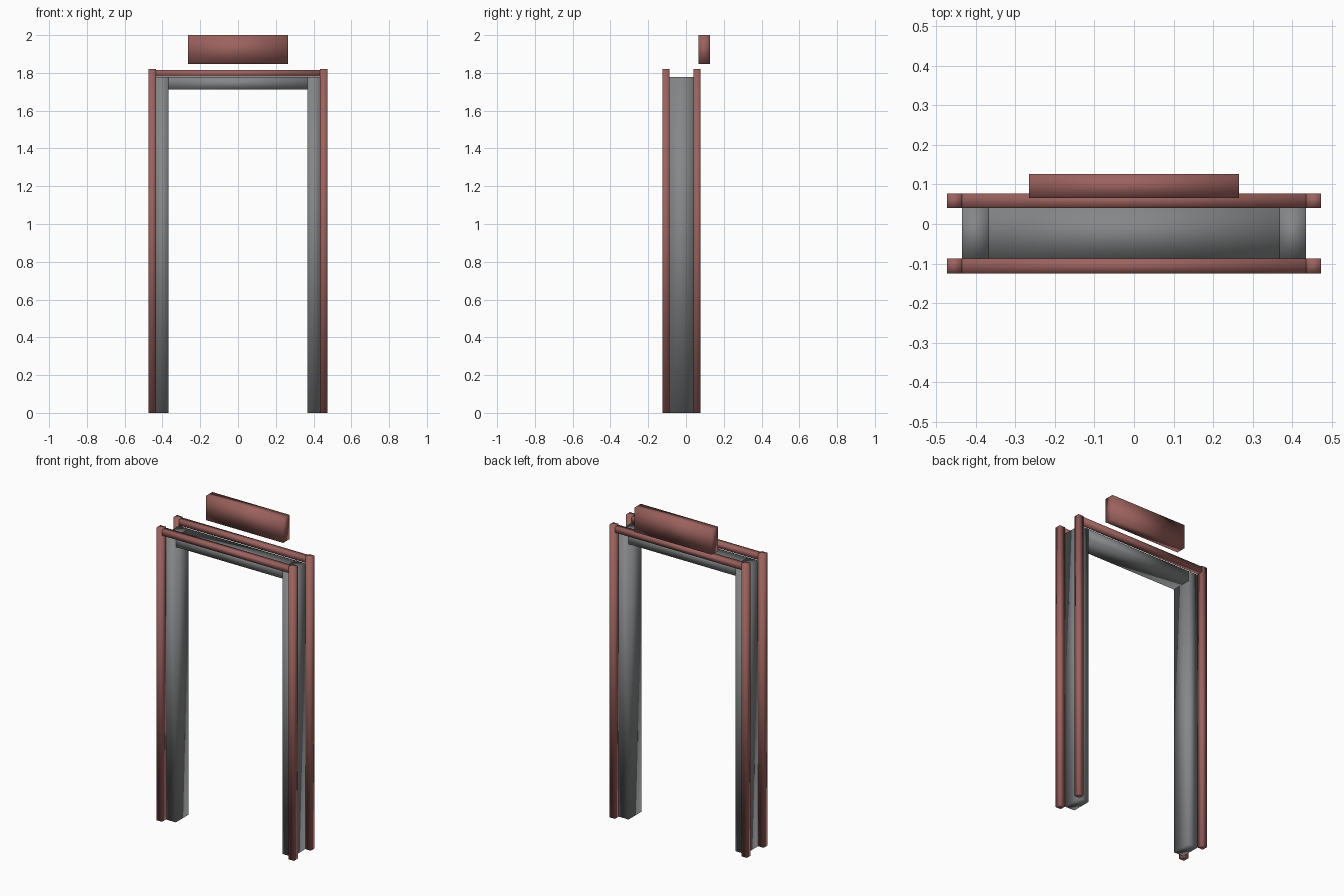
import bpy, bmesh
from mathutils import Vector

if "Cube" in bpy.data.objects:
    bpy.data.objects.remove(bpy.data.objects["Cube"])


def material(name, color):
    m = bpy.data.materials.new(name)
    m.diffuse_color = color
    m.use_nodes = True
    m.node_tree.nodes["Principled BSDF"].inputs["Base Color"].default_value = m.diffuse_color
    return m


red = material("red_paint", (0.33, 0.122, 0.112, 1))
grey = material("grey_metal", (0.235, 0.24, 0.245, 1))


def box(name, lo, hi, mat):
    """Smooth-shaded box between two opposite corners."""
    lo, hi = Vector(lo), Vector(hi)
    bm = bmesh.new()
    bmesh.ops.create_cube(bm, size=1)
    bmesh.ops.scale(bm, vec=hi - lo, verts=bm.verts)
    for f in bm.faces:
        f.smooth = True
    me = bpy.data.meshes.new(name)
    bm.to_mesh(me)
    bm.free()
    ob = bpy.data.objects.new(name, me)
    ob.location = (lo + hi) / 2
    bpy.context.collection.objects.link(ob)
    me.materials.append(mat)
    return ob


X_IN, X_MID, X_OUT = 0.367, 0.435, 0.473   # opening, jamb outside, trim outside

# grey door lining: two jambs and a lintel
for side, s in (("left", -1), ("right", 1)):
    a, b = sorted((s * X_IN, s * X_MID))
    box(f"{side}_jamb", (a, -0.087, 0), (b, 0.04, 1.777), grey)
box("lintel", (-X_IN, -0.087, 1.712), (X_IN, 0.04, 1.777), grey)

# red trim around the front and back of the lining
for face, y0, y1 in (("front", -0.125, -0.087), ("back", 0.04, 0.077)):
    for side, s in (("left", -1), ("right", 1)):
        a, b = sorted((s * X_MID, s * X_OUT))
        box(f"{face}_{side}_trim_post", (a, y0, 0), (b, y1, 1.82), red)
    box(f"{face}_trim_rail", (-X_MID, y0, 1.78), (X_MID, y1, 1.814), red)

# sign panel above the back of the doorway
box("sign_panel", (-0.265, 0.066, 1.848), (0.265, 0.126, 2.0), red)
